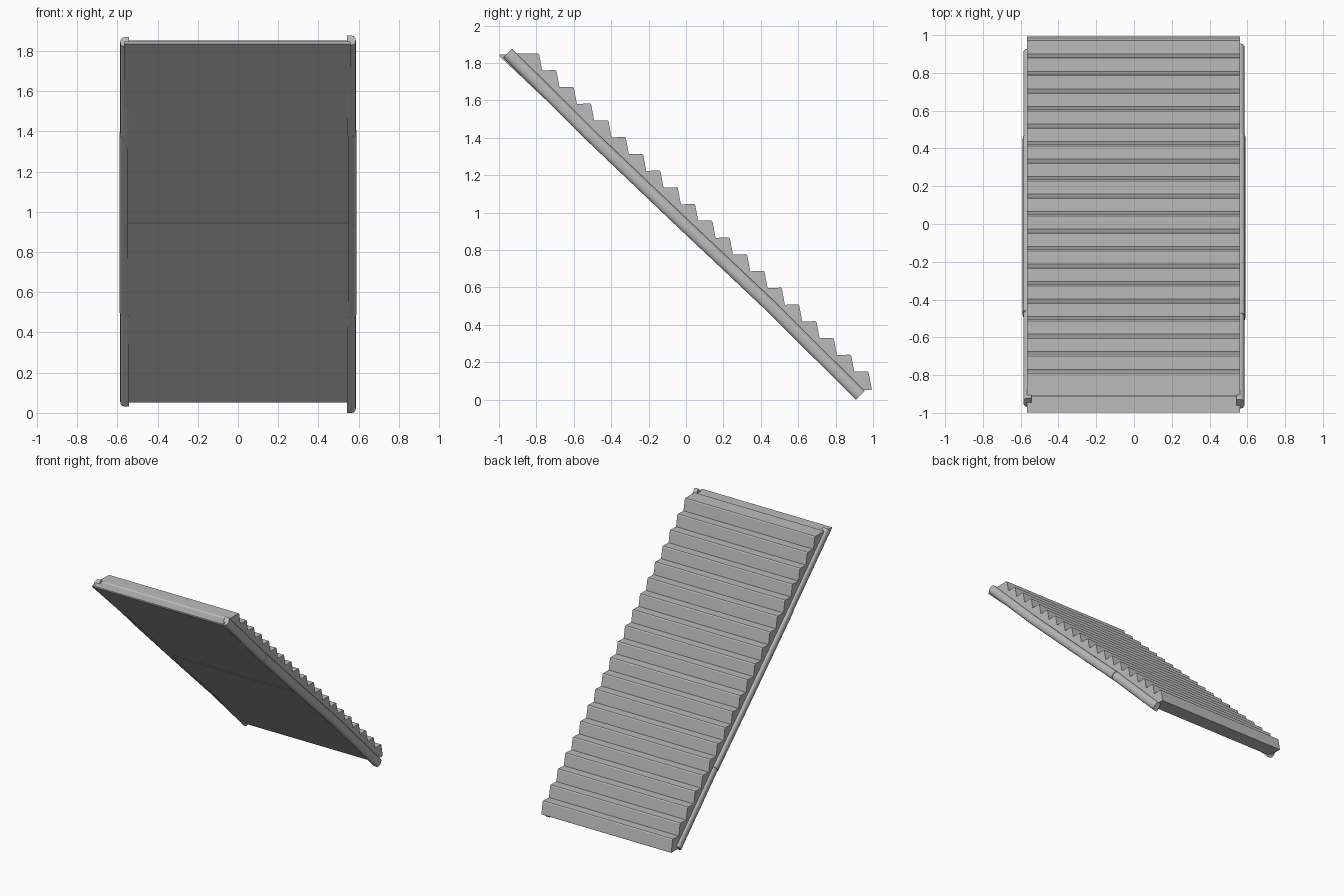
import bpy
import bmesh
from math import sin, cos, pi
from mathutils import Vector

cube = bpy.data.objects.get("Cube")
if cube:
    bpy.data.objects.remove(cube, do_unlink=True)

stone = bpy.data.materials.new("grey stone")
stone.use_nodes = True
stone.diffuse_color = (0.5, 0.5, 0.5, 1)
stone.node_tree.nodes["Principled BSDF"].inputs["Base Color"].default_value = (0.5, 0.5, 0.5, 1)


def loft(name, start, end):
    """Solid between two matching rings of points, capped at both ends."""
    bm = bmesh.new()
    a = [bm.verts.new(p) for p in start]
    b = [bm.verts.new(p) for p in end]
    bm.faces.new(a)
    bm.faces.new(b[::-1])
    for i in range(len(a)):
        j = (i + 1) % len(a)
        bm.faces.new((a[j], a[i], b[i], b[j]))
    bmesh.ops.recalc_face_normals(bm, faces=bm.faces)
    mesh = bpy.data.meshes.new(name)
    bm.to_mesh(mesh)
    bm.free()
    mesh.materials.append(stone)
    obj = bpy.data.objects.new(name, mesh)
    bpy.context.collection.objects.link(obj)
    return obj


# Two flights of ten steps, descending toward the back
RUN, RISE, STEPS = 0.0927, 0.0895, 10


def flight(name, y, z, back):
    """y, z is the nosing of the top step; risers lean outward going down."""
    profile = [(y - back, z - 0.006), (y - 0.13, z - 0.006), (y - 0.12, z)]
    for i in range(STEPS):
        ny, nz = y + i * RUN, z - i * RISE
        profile += [(ny - 0.006, nz), (ny, nz - 0.006), (ny + 0.016, nz - RISE - 0.002)]
    # flat foot, then the sloping underside
    foot_y, foot_z = profile[-1]
    profile += [(foot_y, foot_z - 0.008), (foot_y - 0.115, foot_z - 0.008), (y - back, z - 0.016)]
    return loft(name, [(-0.567, py, pz) for py, pz in profile],
                [(0.56, py, pz) for py, pz in profile])


flight("upper_flight", -0.785, 1.852, 0.212)
flight("lower_flight", -0.785 + RUN * STEPS, 1.852 - RISE * STEPS, 0.19)


# Side rails, four bars per side, with a rounded outer face
def rail(name, side, start, end, x=0.56):
    a, b = Vector((0, *start)), Vector((0, *end))
    along = (b - a).normalized()
    up = Vector((1, 0, 0)).cross(along)
    ring = [(-0.015, 0.033), (-0.015, -0.033)]
    ring += [(0.008 + 0.02 * cos(t), 0.033 * sin(t)) for t in [-pi / 2 + k * pi / 6 for k in range(7)]]

    def place(p):
        return [p + Vector((side * (x + u), 0, 0)) + up * v for u, v in ring]

    obj = loft(name, place(a), place(b))
    bpy.context.view_layer.objects.active = obj
    obj.select_set(True)
    bpy.ops.object.shade_smooth_by_angle(angle=0.7)
    obj.select_set(False)


left = [(-0.953, 1.853), (-0.495, 1.398), (-0.032, 0.957), (0.458, 0.495), (0.932, 0.023)]
right = [(-0.945, 1.845), (-0.48, 1.39), (-0.03, 0.96), (0.45, 0.505), (0.905, 0.055)]
for label, side, stations in (("left", 1, left), ("right", -1, right)):
    for i in range(4):
        rail(f"{label}_rail_{i + 1}", side, stations[i], stations[i + 1], 0.558 + 0.004 * (i in (1, 2)))
